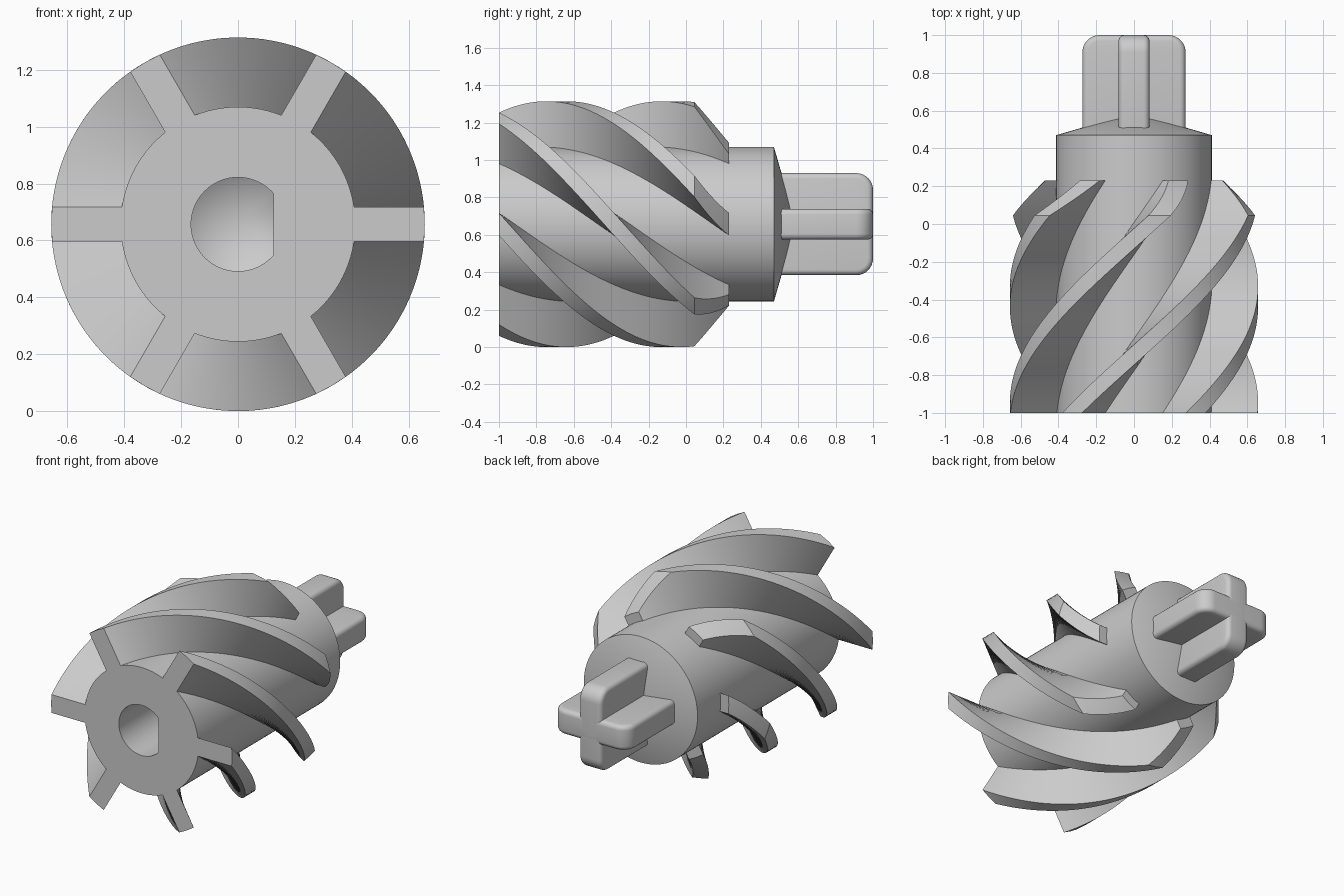
import bpy, bmesh
from math import sin, cos, pi, radians, sqrt, hypot

cube = bpy.data.objects.get("Cube")
if cube:
    bpy.data.objects.remove(cube)

R = 0.657            # outer blade radius, also the height of the axis
CORE = 0.413         # core radius
HALF = 0.06          # half the blade thickness
FRONT, BLADE_END, CHAMFER = -1.0, 0.23, 0.045

grey = bpy.data.materials.new("machined_grey")
grey.use_nodes = True
grey.diffuse_color = (0.6, 0.6, 0.6, 1)
grey.node_tree.nodes["Principled BSDF"].inputs["Base Color"].default_value = (0.6, 0.6, 0.6, 1)


def finish(bm, name):
    bmesh.ops.recalc_face_normals(bm, faces=bm.faces)
    mesh = bpy.data.meshes.new(name)
    bm.to_mesh(mesh)
    bm.free()
    mesh.materials.append(grey)
    obj = bpy.data.objects.new(name, mesh)
    obj.location.z = R
    bpy.context.collection.objects.link(obj)
    bpy.ops.object.select_all(action='DESELECT')
    obj.select_set(True)
    bpy.context.view_layer.objects.active = obj
    bpy.ops.object.shade_smooth_by_angle(angle=radians(30))
    return obj


def bridge(bm, a, b):
    n = len(a)
    for i in range(n):
        bm.faces.new((a[i], a[(i + 1) % n], b[(i + 1) % n], b[i]))


def fan(bm, ring, y):
    tip = bm.verts.new((0, y, 0))
    for i in range(len(ring)):
        bm.faces.new((ring[i], ring[(i + 1) % len(ring)], tip))


# Core: cylinder with conical back and a D-shaped blind bore in the front
N = 96
BORE, BORE_DEPTH = 0.165, 0.5
FLAT = BORE * cos(radians(41.25))
SLOPE = 0.6
bm = bmesh.new()
angles = [2 * pi * i / N for i in range(N)]


def circle(y):
    return [bm.verts.new((CORE * cos(a), y, CORE * sin(a))) for a in angles]


def bore_ring(y, slope):
    ring = []
    for a in angles:
        x, z = min(BORE * cos(a), FLAT), BORE * sin(a)
        ring.append(bm.verts.new((x, y + slope * (BORE - hypot(x, z)), z)))
    return ring


back, front = circle(0.47), circle(FRONT)
mouth = bore_ring(FRONT, 0)
floor = bore_ring(FRONT + BORE_DEPTH, SLOPE)
fan(bm, back, 0.59)
for a, b in ((back, front), (front, mouth), (mouth, floor)):
    bridge(bm, a, b)
fan(bm, floor, FRONT + BORE_DEPTH + SLOPE * BORE)
finish(bm, "core")

# Blades: six helical fins turning 120 degrees, chamfered at the back
STEPS = 54
levels = [FRONT + (CHAMFER - FRONT) * i / STEPS for i in range(STEPS + 1)]
levels += [CHAMFER + (BLADE_END - CHAMFER) * i / 9 for i in range(1, 10)]
for k in range(6):
    bm = bmesh.new()
    rings = []
    for y in levels:
        turn = k * pi / 3 - radians(120) * (y - FRONT) / (BLADE_END - FRONT)
        r = R - max(0, y - CHAMFER)
        root, tip = sqrt(0.41 ** 2 - HALF ** 2), sqrt(r * r - HALF ** 2)
        section = [(root, -HALF), (tip, -HALF), (r, 0), (tip, HALF), (root, HALF)]
        rings.append([bm.verts.new((u * cos(turn) - v * sin(turn), y,
                                    u * sin(turn) + v * cos(turn))) for u, v in section])
    for a, b in zip(rings, rings[1:]):
        bridge(bm, a, b)
    bm.faces.new(rings[0])
    bm.faces.new(rings[-1])
    finish(bm, f"blade_{k + 1}")

# Cross-shaped drive: two rounded plates crossing on the axis
WIDE, THICK, ROUND = 0.273, 0.082, 0.09
outline = [(-WIDE, 0.46), (WIDE, 0.46)]
for side, start in ((1, 0), (-1, pi / 2)):
    for i in range(9):
        a = start + pi / 2 * i / 8
        outline.append((side * (WIDE - ROUND) + ROUND * cos(a), 1 - ROUND + ROUND * sin(a)))
for name, tilt in (("drive_plate_horizontal", 0), ("drive_plate_vertical", pi / 2)):
    bm = bmesh.new()
    low = [bm.verts.new((u, y, -THICK)) for u, y in outline]
    high = [bm.verts.new((u, y, THICK)) for u, y in outline]
    bm.faces.new(low)
    bm.faces.new(high)
    bridge(bm, low, high)
    bmesh.ops.recalc_face_normals(bm, faces=bm.faces)
    sharp = [e for e in bm.edges if e.calc_face_angle(0) > radians(40)]
    bmesh.ops.bevel(bm, geom=sharp, offset=0.03, segments=5, profile=0.5,
                    affect='EDGES', clamp_overlap=True)
    finish(bm, name).rotation_euler.y = tilt
